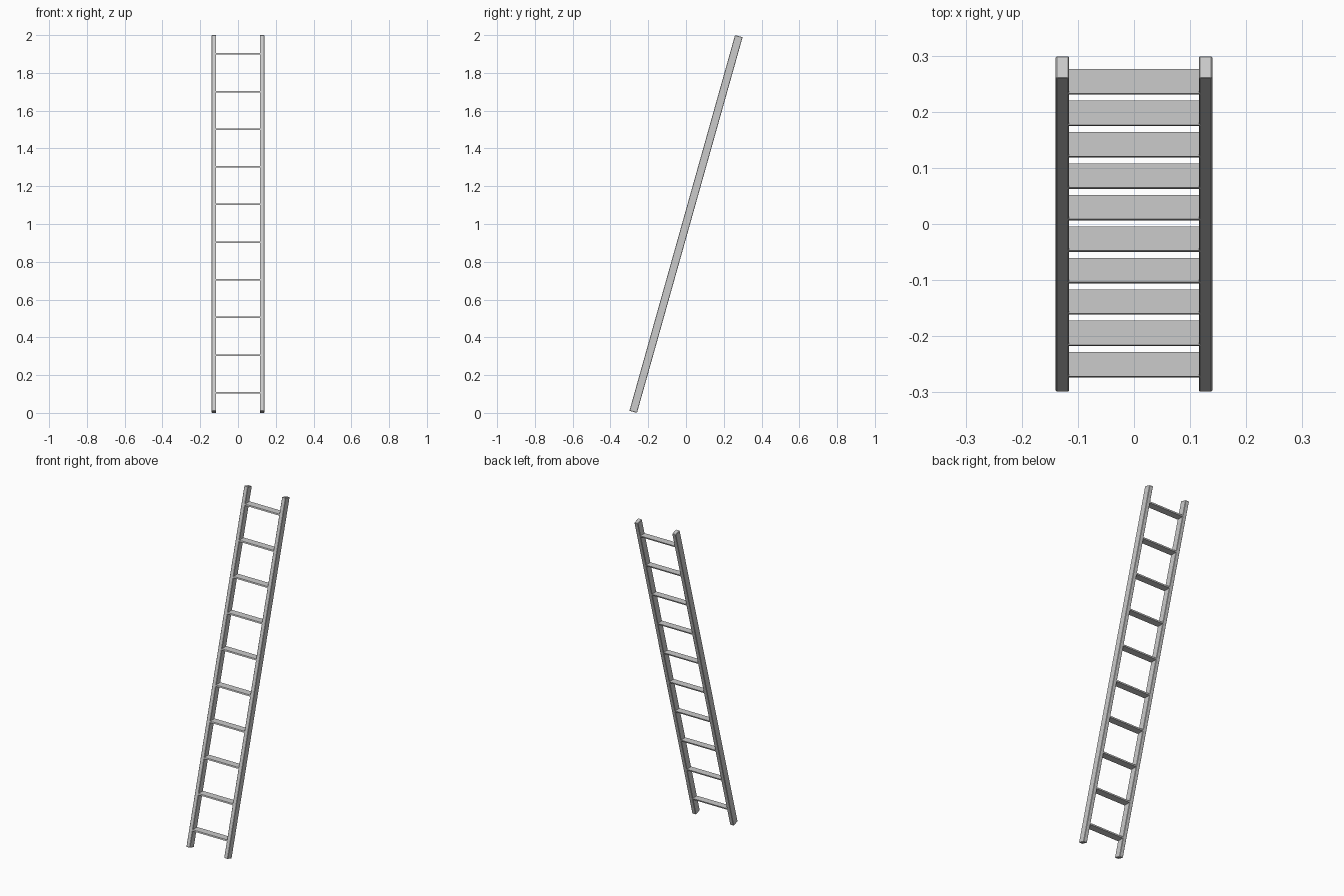
import bpy, bmesh, math
from mathutils import Matrix

if "Cube" in bpy.data.objects:
    bpy.data.objects.remove(bpy.data.objects["Cube"])

TILT = math.radians(15.7)
DEPTH = 0.0415           # rail depth across the lean
LENGTH = (2.0 - DEPTH * math.sin(TILT)) / math.cos(TILT)
SLOPE = math.tan(TILT)
RAIL_X, RAIL_W = 0.1275, 0.024


def box(name, transform, bevel=0.0):
    bm = bmesh.new()
    bmesh.ops.create_cube(bm, size=1.0, matrix=transform)
    if bevel:
        bmesh.ops.bevel(bm, geom=bm.edges[:], offset=bevel, segments=1,
                        affect='EDGES', profile=0.5)
    mesh = bpy.data.meshes.new(name)
    bm.to_mesh(mesh)
    bm.free()
    obj = bpy.data.objects.new(name, mesh)
    bpy.context.collection.objects.link(obj)
    return obj


# Leaning side rails with slightly chamfered edges
for side, label in ((-1, "left"), (1, "right")):
    place = (Matrix.Translation((side * RAIL_X, 0, 1.0))
             @ Matrix.Rotation(-TILT, 4, 'X')
             @ Matrix.Diagonal((RAIL_W, DEPTH, LENGTH, 1)))
    box(label + "_rail", place, 0.002)

# Level treads, their front and back faces sheared to follow the lean
shear = Matrix.Identity(4)
shear[1][2] = SLOPE
for i in range(10):
    z = 0.107 + 0.1993 * i
    place = (Matrix.Translation((0, (z - 1.0) * SLOPE, z)) @ shear
             @ Matrix.Diagonal((2 * RAIL_X - RAIL_W + 0.004,
                                DEPTH / math.cos(TILT), 0.008, 1)))
    box("tread_%d" % (i + 1), place)
